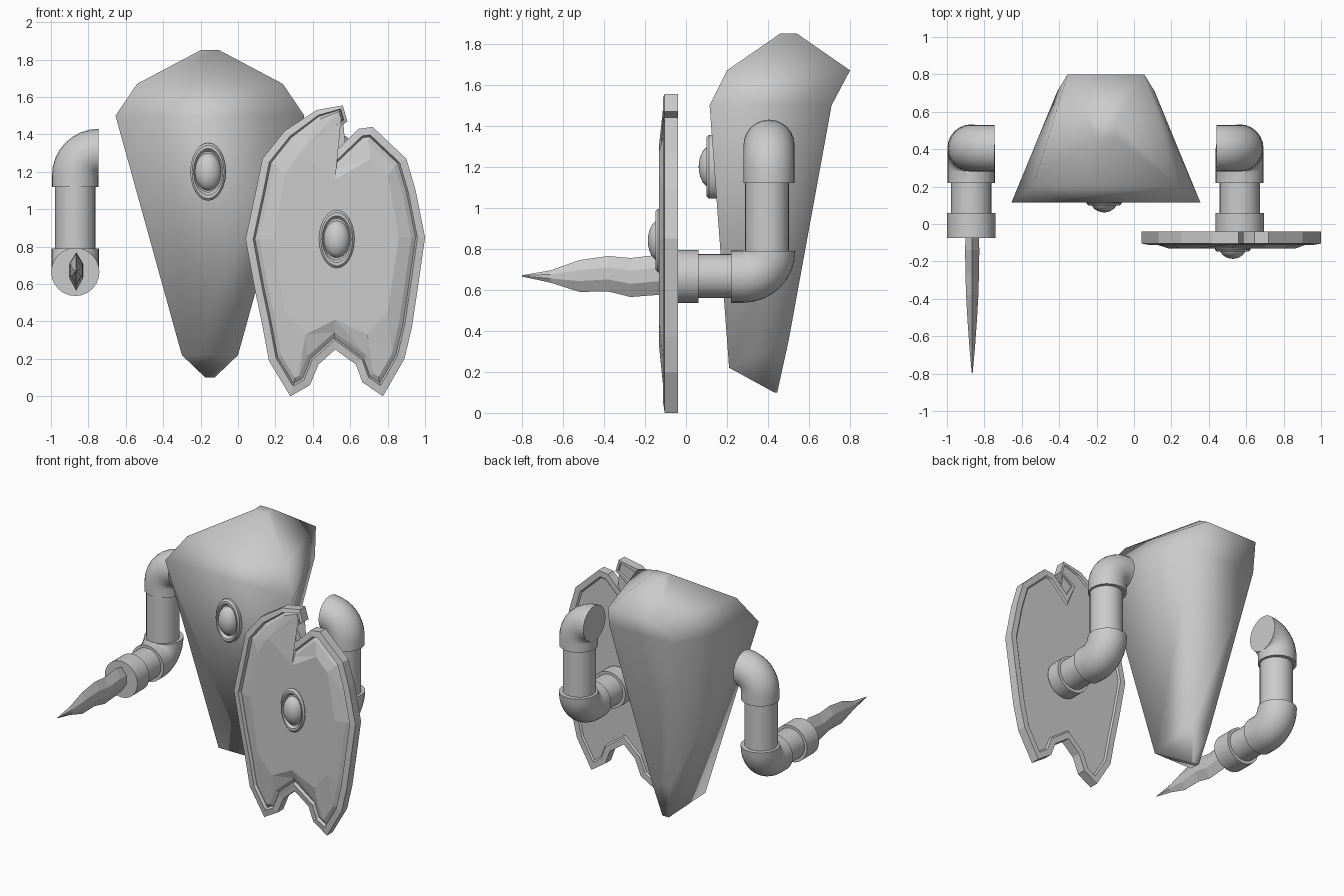
import bpy, bmesh
from math import sin, cos, pi, radians
from mathutils import Vector

if "Cube" in bpy.data.objects:
    bpy.data.objects.remove(bpy.data.objects["Cube"])


def finish(name, bm, smooth=None):
    bmesh.ops.remove_doubles(bm, verts=bm.verts, dist=0.0005)
    bmesh.ops.recalc_face_normals(bm, faces=bm.faces)
    me = bpy.data.meshes.new(name)
    bm.to_mesh(me)
    bm.free()
    ob = bpy.data.objects.new(name, me)
    bpy.context.collection.objects.link(ob)
    if smooth:
        bpy.ops.object.select_all(action='DESELECT')
        ob.select_set(True)
        bpy.context.view_layer.objects.active = ob
        bpy.ops.object.shade_smooth_by_angle(angle=radians(smooth))
    return ob


def loft(name, rings, smooth=None):
    """Skin a list of equal-length vertex rings and cap both ends."""
    bm = bmesh.new()
    vs = [[bm.verts.new(p) for p in r] for r in rings]
    n = len(vs[0])
    for a, b in zip(vs, vs[1:]):
        for i in range(n):
            j = (i + 1) % n
            bm.faces.new((a[i], a[j], b[j], b[i]))
    bm.faces.new(vs[0])
    bm.faces.new(vs[-1])
    return finish(name, bm, smooth)


def tube(name, path, r, binormal, sides=24):
    """Sweep a circle along a planar path of (point, tangent)."""
    b = Vector(binormal)
    rings = []
    for p, t in path:
        n = b.cross(Vector(t))
        rings.append([Vector(p) + r * (cos(2 * pi * i / sides) * n + sin(2 * pi * i / sides) * b)
                      for i in range(sides)])
    return loft(name, rings, 40)


def gem(name, x, y, z, base):
    """Oval setting with a domed stone, front of the setting at y."""
    prof = [(.095, .155, base), (.095, .155, .012), (.085, .143, 0), (.078, .125, 0), (.07, .11, .018)]
    prof += [(.07 * cos(a), .1 * cos(a), .018 - .056 * sin(a))
             for a in [radians(d) for d in (0, 20, 40, 60, 75, 87)]]
    loft(name, [[(x + rx * cos(2 * pi * i / 24), y + dy, z + rz * sin(2 * pi * i / 24))
                 for i in range(24)] for rx, rz, dy in prof], 35)


# Torso: trapezoid sections, each (front half width, y, z, back half width, y, z)
secs = [(.025, .43, .10, .025, .445, .10), (.15, .21, .22, .07, .50, .35),
        (.505, .115, 1.5, .26, .71, 1.5), (.39, .20, 1.67, .205, .80, 1.67),
        (.05, .46, 1.85, .05, .54, 1.85)]
cx = -.15
loft("torso", [[(cx - fw, fy, fz), (cx + fw, fy, fz), (cx + bw, by, bz), (cx - bw, by, bz)]
               for fw, fy, fz, bw, by, bz in secs], 130)
gem("chest_gem", -.16, .10, 1.2, .07)

# Arms: inward is the x direction of the shoulder opening
R = .125
for side, ax, inward, cap_end in (("left", -.87, 1, -.075), ("right", .565, -1, -.04)):
    steps = [pi / 2 * k / 8 for k in range(9)]
    up = [((ax, .405, 1.12), (0, 0, 1))]
    up += [((ax + inward * R * (1 - cos(a)), .405, 1.18 + R * sin(a)),
            (inward * sin(a), 0, cos(a))) for a in steps]
    tube(side + "_shoulder", up, R, (0, 1, 0))
    tube(side + "_upper_arm", [((ax, .395, z), (0, 0, 1)) for z in (.7, 1.2)], .108, (0, 1, 0))
    bend = [((ax, .28 + R * cos(a), .79 - R * sin(a)), (0, -sin(a), -cos(a))) for a in steps]
    bend += [((ax, .22, .665), (0, -1, 0))]
    tube(side + "_elbow", bend, R + .003, (1, 0, 0))
    tube(side + "_forearm", [((ax, y, .667), (0, -1, 0)) for y in (.3, 0)], .108, (1, 0, 0))
    tube(side + "_cuff", [((ax, y, .665), (0, -1, 0)) for y in (.06, cap_end)], .129, (1, 0, 0))

# Blade: six-sided sections (y, bottom z, top z, half width)
blade = [(-.06, .59, .75, .036), (-.14, .575, .77, .038), (-.27, .565, .755, .036),
         (-.38, .592, .765, .033), (-.52, .59, .745, .025), (-.66, .635, .695, .015),
         (-.80, .665, .671, .002)]
rings = []
for y, lo, hi, w in blade:
    h = hi - lo
    a, b = lo + .34 * h, lo + .68 * h
    rings.append([(-.865 + x, y, z) for x, z in
                  ((0, hi), (w, b), (w, a), (0, lo), (-w, a), (-w, b))])
loft("blade", rings)

# Shield: notched outline, counter-clockwise seen from the front
outline = [(.56, 1.555), (.42, 1.53), (.25, 1.42), (.13, 1.27), (.10, 1.12), (.04, .84), (.09, .57),
           (.13, .38), (.165, .19), (.28, .0), (.385, .06), (.43, .17), (.52, .25), (.63, .17),
           (.665, .075), (.775, .0), (.89, .20), (.93, .37), (.96, .57), (1.0, .85), (.95, 1.1),
           (.90, 1.27), (.72, 1.44), (.645, 1.43), (.535, 1.32), (.49, 1.40), (.585, 1.47)]
weight = {0: .4, 26: .4, 25: .5, 24: .9, 1: .7}
plateau = [(.33, 1.30), (.25, 1.18), (.19, .84), (.25, .45), (.36, .33), (.52, .41), (.69, .33),
           (.80, .45), (.86, .85), (.80, 1.18), (.71, 1.27), (.52, 1.16)]
N = len(outline)


def inset(d):
    out = []
    for i in range(N):
        p, q, s = (Vector(outline[k % N]) for k in (i - 1, i, i + 1))
        e, f = (q - p).normalized(), (s - q).normalized()
        n1, n2 = Vector((-e.y, e.x)), Vector((-f.y, f.x))
        m = (n1 + n2).normalized()
        out.append(q + m * d * weight.get(i, 1) / max(.6, m.dot(n1)))
    return out


def level(pts, y):
    return [(p[0], y, p[1]) for p in pts]


# Each panel vertex is joined to a plateau vertex, which gives the broad facets
link = [0, 0, 0, 1, 1, 2, 2, 3, 3, 4, 4, 4, 5, 6, 6, 6, 7, 7, 8, 8, 9, 9, 10, 10, 11, 11, 0]
rim, groove, panel = inset(.040), inset(.050), inset(.072)
stack = [level(inset(.050), -.050), level(inset(.040), -.040), level(outline, -.040),
         level(outline, -.104), level(rim, -.112), level(groove, -.092), level(panel, -.108)]
bm = bmesh.new()
vs = [[bm.verts.new(p) for p in r] for r in stack]
top = [bm.verts.new(p) for p in level(plateau, -.132)]
for a, b in zip(vs, vs[1:]):
    for i in range(N):
        j = (i + 1) % N
        bm.faces.new((a[i], a[j], b[j], b[i]))
for i in range(N):
    j = (i + 1) % N
    p, q, a, b = vs[-1][i], vs[-1][j], top[link[i]], top[link[j]]
    bm.faces.new((p, q, a))
    if a is not b:
        bm.faces.new((q, b, a))
bm.faces.new(top)
bm.faces.new(vs[0])
bmesh.ops.triangulate(bm, faces=[f for f in bm.faces if len(f.verts) > 4])
finish("shield", bm)
gem("shield_boss", .528, -.148, .84, .04)
